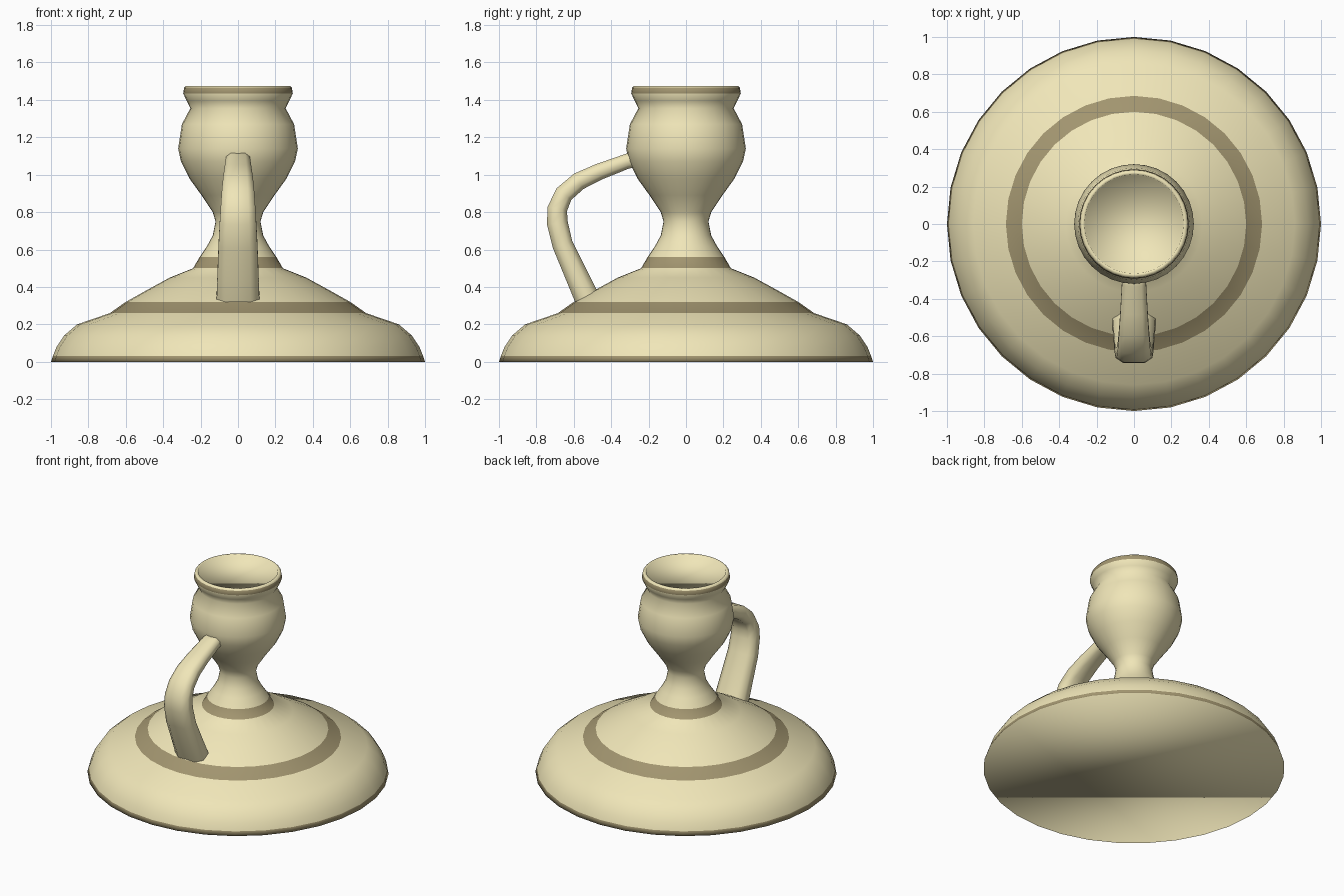
import bpy, bmesh, math
from mathutils import Vector

if "Cube" in bpy.data.objects:
    bpy.data.objects.remove(bpy.data.objects["Cube"])


def material(name, color):
    m = bpy.data.materials.new(name)
    m.diffuse_color = (*color, 1)
    m.use_nodes = True
    m.node_tree.nodes["Principled BSDF"].inputs["Base Color"].default_value = m.diffuse_color
    return m


cream = material("cream_glaze", (0.87, 0.79, 0.48))
tan = material("tan_band", (0.36, 0.30, 0.16))


def loft(name, rings, mats, band_rows=()):
    """Skin closed rings of points, cap both ends, shade smooth."""
    bm = bmesh.new()
    loops = [[bm.verts.new(p) for p in ring] for ring in rings]
    n = len(loops[0])
    for row, (a, b) in enumerate(zip(loops, loops[1:])):
        for i in range(n):
            j = (i + 1) % n
            f = bm.faces.new((a[i], a[j], b[j], b[i]))
            f.material_index = int(row in band_rows)
    bm.faces.new(loops[0][::-1])
    bm.faces.new(loops[-1])
    bmesh.ops.recalc_face_normals(bm, faces=bm.faces[:])
    for f in bm.faces:
        f.smooth = True
    me = bpy.data.meshes.new(name)
    bm.to_mesh(me)
    bm.free()
    for m in mats:
        me.materials.append(m)
    ob = bpy.data.objects.new(name, me)
    bpy.context.collection.objects.link(ob)
    return ob


# Turned body: (radius, height) from foot to shallow cup floor
profile = [
    (1.00, 0.00), (0.99, 0.03), (0.97, 0.08), (0.93, 0.14), (0.86, 0.20),
    (0.685, 0.26), (0.60, 0.32), (0.475, 0.39), (0.365, 0.45), (0.24, 0.50),
    (0.205, 0.56), (0.165, 0.62), (0.135, 0.675), (0.12, 0.75), (0.135, 0.80),
    (0.195, 0.89), (0.26, 0.98), (0.305, 1.07), (0.32, 1.14), (0.30, 1.27),
    (0.255, 1.355), (0.275, 1.395), (0.293, 1.435), (0.288, 1.465),
    (0.28, 1.475), (0.265, 1.475), (0.26, 1.45),
]
SIDES = 32
bands = (0, 5, 9, 22)
body_rings = [[(r * math.cos(math.tau * i / SIDES), r * math.sin(math.tau * i / SIDES), z)
               for i in range(SIDES)] for r, z in profile]
loft("candlestick_body", body_rings, (cream, tan), bands)

# Handle: (y, z, half width, half thickness) along its centre line
path = [
    (-0.22, 1.10, 0.062, 0.045), (-0.32, 1.07, 0.065, 0.04),
    (-0.467, 1.015, 0.073, 0.044), (-0.573, 0.965, 0.08, 0.048),
    (-0.652, 0.897, 0.087, 0.05), (-0.688, 0.818, 0.093, 0.053),
    (-0.688, 0.742, 0.098, 0.056), (-0.66, 0.627, 0.104, 0.055),
    (-0.535, 0.352, 0.114, 0.066), (-0.50, 0.27, 0.114, 0.066),
]
# Rounded strap cross-section
section = [(1, 0.5), (0.6, 1), (-0.6, 1), (-1, 0.5),
           (-1, -0.5), (-0.6, -1), (0.6, -1), (1, -0.5)]
points = [Vector((0, y, z)) for y, z, _, _ in path]
handle_rings = []
for k, (_, _, w, t) in enumerate(path):
    d = (points[min(k + 1, len(path) - 1)] - points[max(k - 1, 0)]).normalized()
    normal = Vector((0, d.z, -d.y))
    handle_rings.append([points[k] + Vector((sx * w, 0, 0)) + normal * (st * t)
                         for sx, st in section])
loft("handle", handle_rings, (cream,))
